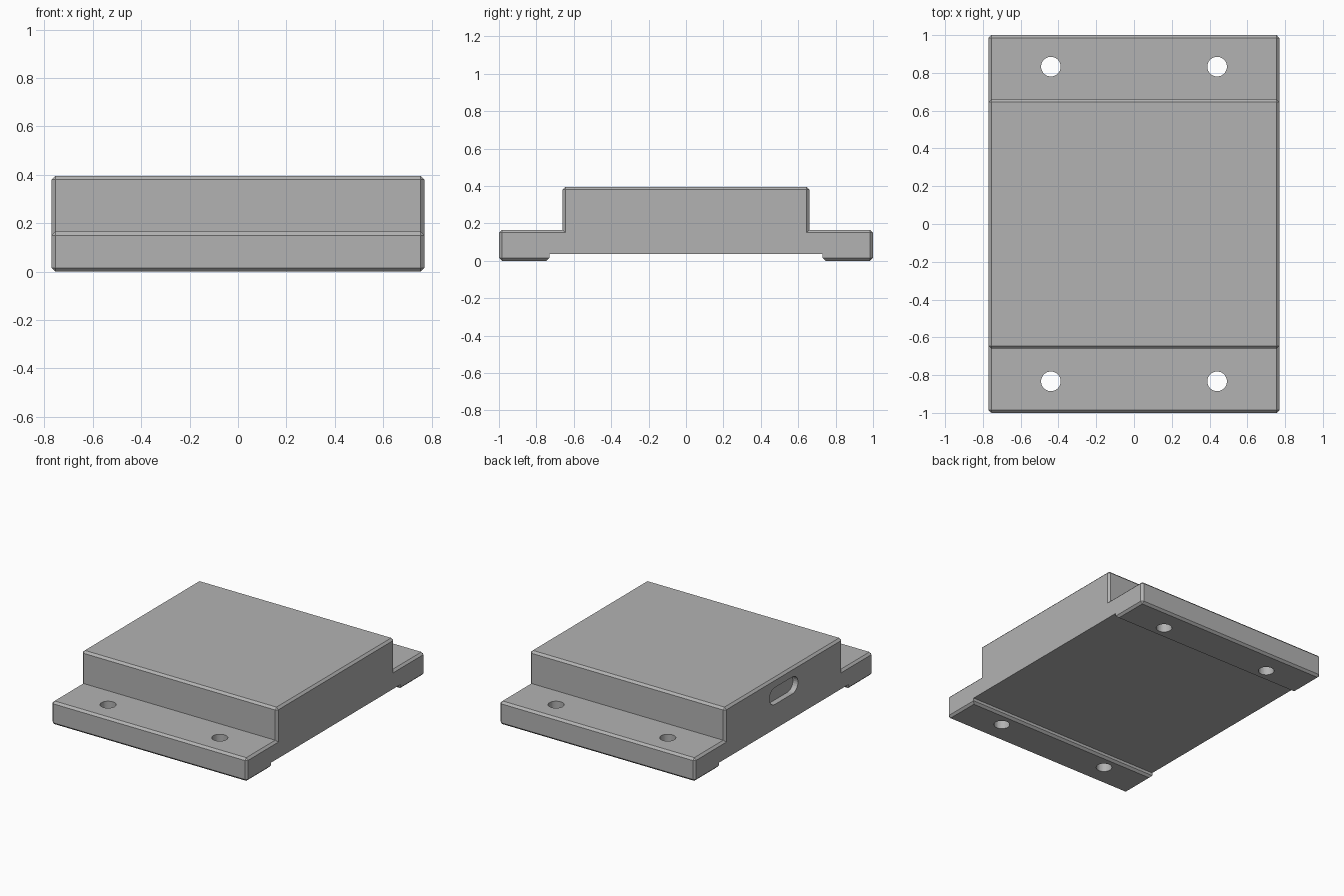
import bpy, bmesh, math
from mathutils import Vector

if "Cube" in bpy.data.objects:
    bpy.data.objects.remove(bpy.data.objects["Cube"], do_unlink=True)

HALF_X, CHAMFER, RECESS_Z = 0.77, 0.015, 0.035

grey = bpy.data.materials.new("plain grey")
grey.use_nodes = True
colour = (0.45, 0.45, 0.45, 1)
grey.diffuse_color = colour
grey.node_tree.nodes["Principled BSDF"].inputs["Base Color"].default_value = colour


def extrude(name, outline, offset, helper=False):
    """Close an outline of points and extrude it along an offset."""
    bm = bmesh.new()
    face = bm.faces.new([bm.verts.new(p) for p in outline])
    new = bmesh.ops.extrude_face_region(bm, geom=[face])["geom"]
    moved = [v for v in new if isinstance(v, bmesh.types.BMVert)]
    bmesh.ops.translate(bm, verts=moved, vec=Vector(offset))
    if not helper:
        bmesh.ops.recalc_face_normals(bm, faces=bm.faces)
        # Chamfer the outer edges, leaving inner corners and the recess sharp
        edges = [e for e in bm.edges if e.is_convex
                 and all(abs(v.co.z - RECESS_Z) > 0.001 for v in e.verts)]
        bmesh.ops.bevel(bm, geom=edges, offset=CHAMFER, segments=1,
                        affect='EDGES', profile=0.5)
    bmesh.ops.recalc_face_normals(bm, faces=bm.faces)
    mesh = bpy.data.meshes.new(name)
    bm.to_mesh(mesh)
    bm.free()
    mesh.materials.append(grey)
    obj = bpy.data.objects.new(name, mesh)
    bpy.context.collection.objects.link(obj)
    if helper:
        obj.hide_render = True
        obj.hide_viewport = True
    return obj


def cut(target, cutter):
    mod = target.modifiers.new(cutter.name, 'BOOLEAN')
    mod.operation = 'DIFFERENCE'
    mod.solver = 'EXACT'
    mod.object = cutter


# Stepped housing: side profile with flanges and feet, extruded across x
half = [(0.73, RECESS_Z), (0.73, 0), (1, 0), (1, 0.165), (0.66, 0.165), (0.66, 0.395)]
profile = half + [(-y, z) for y, z in reversed(half)]
housing = extrude("housing", [(-HALF_X, y, z) for y, z in profile], (2 * HALF_X, 0, 0))

# Four mounting holes through the flanges
for x in (-0.44, 0.44):
    for y in (-0.833, 0.833):
        ring = [(x + 0.052 * math.cos(a), y + 0.052 * math.sin(a), -0.1)
                for a in (math.tau * i / 32 for i in range(32))]
        cut(housing, extrude("mounting_hole_cutter", ring, (0, 0, 0.4), True))

# Rounded port slot, a shallow pocket in one side
radius, reach = 0.06, 0.1
slot = []
for side, start in ((1, -math.pi / 2), (-1, math.pi / 2)):
    for i in range(13):
        a = start + math.pi * i / 12
        slot.append((-HALF_X - 0.1, side * reach + radius * math.cos(a),
                     0.27 + radius * math.sin(a)))
cut(housing, extrude("port_slot_cutter", slot, (0.14, 0, 0), True))
